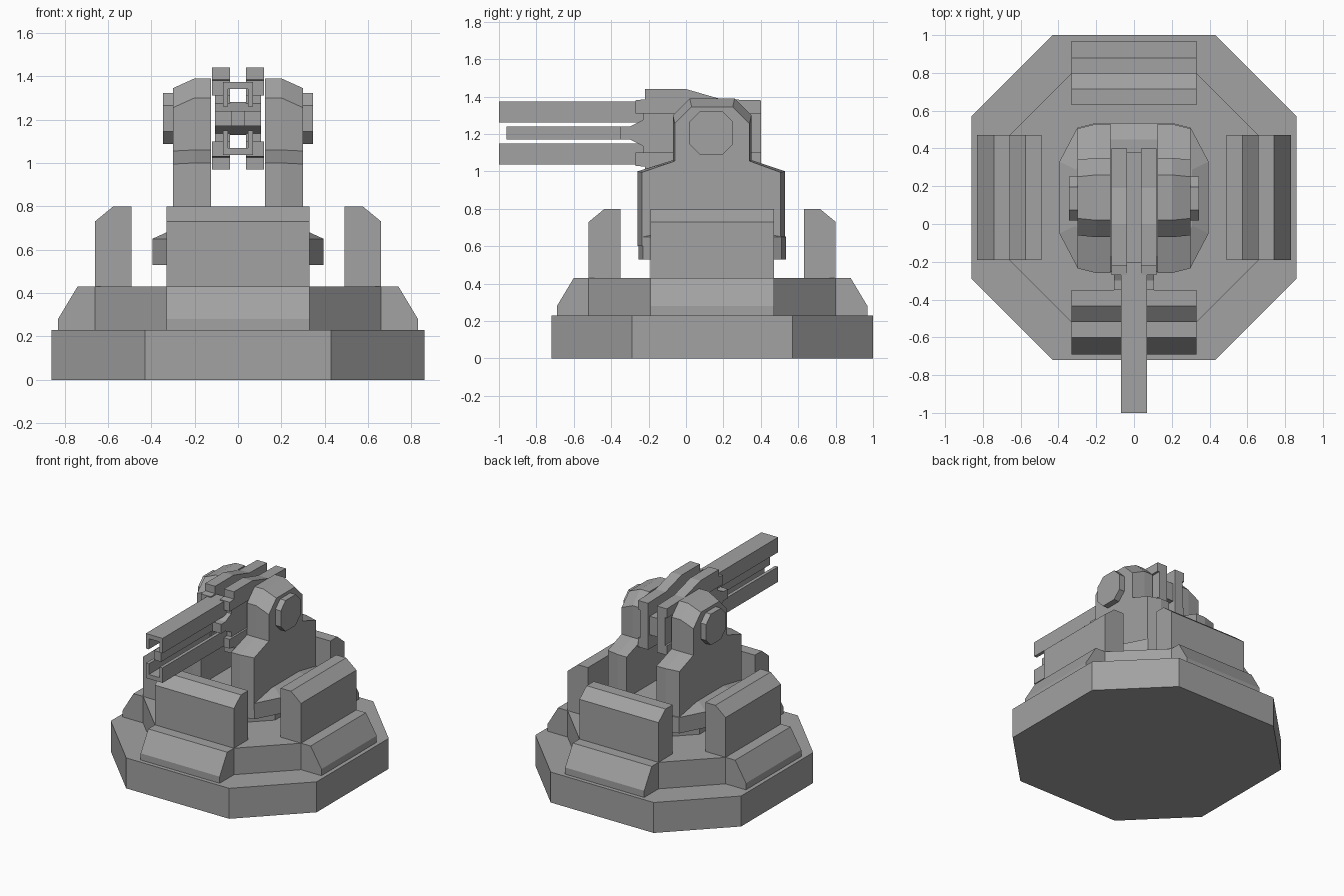
import bpy, bmesh, math
from mathutils import Vector

old = bpy.data.objects.get("Cube")
if old:
    bpy.data.objects.remove(old, do_unlink=True)

GREY = (0.36, 0.36, 0.36, 1)
mat = bpy.data.materials.new("plain grey")
mat.use_nodes = True
mat.diffuse_color = GREY
mat.node_tree.nodes["Principled BSDF"].inputs["Base Color"].default_value = GREY

CY = 0.14    # centre of the base in y
GZ = 1.205   # height of the gun axis


def loft(name, rings):
    """Join rings of equal point count into one capped solid."""
    bm = bmesh.new()
    rows = [[bm.verts.new(p) for p in ring] for ring in rings]
    n = len(rows[0])
    for a, b in zip(rows, rows[1:]):
        for i in range(n):
            j = (i + 1) % n
            bm.faces.new((a[i], a[j], b[j], b[i]))
    bm.faces.new(rows[0])
    bm.faces.new(rows[-1])
    bmesh.ops.recalc_face_normals(bm, faces=bm.faces)
    mesh = bpy.data.meshes.new(name)
    bm.to_mesh(mesh)
    bm.free()
    mesh.materials.append(mat)
    obj = bpy.data.objects.new(name, mesh)
    bpy.context.collection.objects.link(obj)
    return obj


def extrude_x(name, profile, x0, x1):
    """Extrude a (y, z) profile along x."""
    return loft(name, [[(x, y, z) for y, z in profile] for x in (x0, x1)])


def box(name, x0, x1, y0, y1, z0, z1):
    return extrude_x(name, [(y0, z0), (y1, z0), (y1, z1), (y0, z1)], x0, x1)


def octagon(half, edge):
    return [(half, -edge), (half, edge), (edge, half), (-edge, half),
            (-half, edge), (-half, -edge), (-edge, -half), (edge, -half)]


def slab(name, plan, levels):
    """Stack a plan outline at (height, scale) levels."""
    return loft(name, [[(x * s, CY + y * s, z) for x, y in plan]
                       for z, s in levels])


# Stepped base
slab("base_plate", octagon(0.86, 0.43), [(0, 1), (0.23, 1)])
slab("base_tier", octagon(0.66, 0.33), [(0.23, 1), (0.43, 1)])

# Four armoured walls with sloping skirts
wall = [(0.49, 0.23), (0.83, 0.23), (0.83, 0.28), (0.74, 0.43),
        (0.66, 0.43), (0.66, 0.73), (0.575, 0.80), (0.49, 0.80)]
for k, side in enumerate(("back", "left", "front", "right")):
    obj = extrude_x(side + "_wall", wall, -0.33, 0.33)
    obj.location = (0, CY, 0)
    obj.rotation_euler.z = -k * math.pi / 2

# Turntable
quarter = [(0.395, 0.19), (0.30, 0.37), (0.20, 0.395)]
half = quarter + [(-x, y) for x, y in reversed(quarter)]
plan = half + [(-x, -y) for x, y in half]
slab("turntable_neck", octagon(0.30, 0.125), [(0.43, 1), (0.53, 1)])
slab("turntable", plan, [(0.53, 1), (0.65, 1), (0.69, 0.78)])

# Cradle arms, narrowed on the outer side, with round-ish pivot caps
arm = [(-0.26, 0.60), (-0.26, 1.00), (-0.07, 1.06), (-0.07, 1.30), (0.02, 1.39),
       (0.26, 1.39), (0.35, 1.30), (0.35, 1.06), (0.53, 1.00), (0.53, 0.60)]


def narrowed(y, z):
    inset = 0.025 if abs(y - CY) > 0.3 else 0.01
    top = 0.045 if z > 1.2 else 0.005 if z > 0.9 else 0
    return y + math.copysign(inset, CY - y), z - top


outer = [narrowed(y, z) for y, z in arm]
for s, side in ((1, "left"), (-1, "right")):
    loft(side + "_arm", [[(s * x, y, z) for y, z in prof]
                         for x, prof in ((0.125, arm), (0.20, arm), (0.30, outer))])
    cap = [(CY - 0.005 + a, GZ + b) for a, b in octagon(0.117, 0.06)]
    extrude_x(side + "_pivot_cap", cap, s * 0.28, s * 0.345)

# Gun cheeks: upper and lower pads joined by a recessed web on each side
pad = [(-0.27, 0.105), (0.40, 0.105), (0.40, 0.175), (0.19, 0.18),
       (0.0, 0.235), (-0.22, 0.235), (-0.22, 0.18), (-0.27, 0.175)]
for s, side in ((1, "left"), (-1, "right")):
    for v, level in ((1, "upper"), (-1, "lower")):
        extrude_x(f"{side}_{level}_cheek", [(y, GZ + v * h) for y, h in pad],
                  s * 0.037, s * 0.12)
    box(side + "_cheek_web", *sorted((s * 0.037, s * 0.105)),
        -0.23, 0.40, GZ - 0.105, GZ + 0.105)
box("breech_block", -0.037, 0.037, -0.23, 0.38, GZ - 0.07, GZ + 0.07)

# Collar where the barrel leaves the cradle
collar = [(-0.35, 0.035), (-0.30, 0.035), (-0.22, 0.075)]
extrude_x("barrel_collar", [(y, GZ + h) for y, h in collar]
          + [(y, GZ - h) for y, h in reversed(collar)], -0.105, 0.105)

# Twin channel rails facing each other around a centre bar
channel = [(-0.07, 0.055), (-0.07, 0.168), (0.07, 0.168), (0.07, 0.055),
           (0.045, 0.055), (0.045, 0.135), (-0.045, 0.135), (-0.045, 0.055)]
for v, level in ((1, "upper"), (-1, "lower")):
    loft(level + "_rail", [[(x, y, GZ + v * h) for x, h in channel]
                           for y in (-1.0, -0.2)])
box("centre_bar", -0.03, 0.03, -0.96, -0.2, GZ - 0.035, GZ + 0.035)
